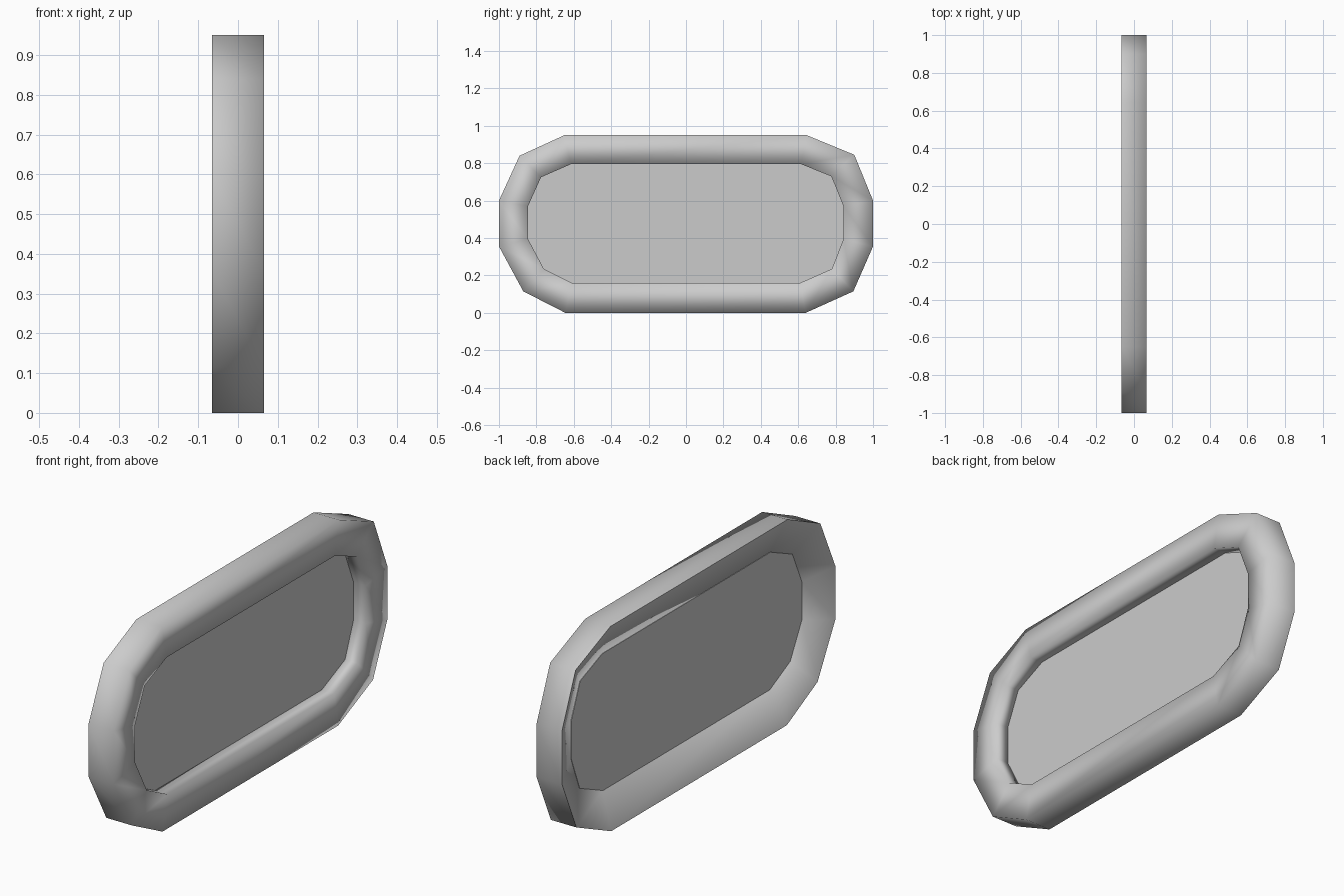
import bpy
import bmesh
import math

if "Cube" in bpy.data.objects:
    bpy.data.objects.remove(bpy.data.objects["Cube"], do_unlink=True)

HALF = 0.065   # half the frame depth
PANEL_X = 0.0  # depth of the inset panel

# Outlines in (y, z), counter-clockwise seen from +x
OUTER = [(0.64, 0), (0.895, 0.115), (1, 0.355), (1, 0.6), (0.9, 0.845), (0.645, 0.95),
         (-0.65, 0.95), (-0.89, 0.84), (-1, 0.6), (-1, 0.355), (-0.87, 0.115), (-0.645, 0)]
INNER = [(0.61, 0.16), (0.78, 0.235), (0.842, 0.395), (0.842, 0.57), (0.777, 0.73), (0.615, 0.795),
         (-0.615, 0.795), (-0.775, 0.725), (-0.845, 0.57), (-0.845, 0.395), (-0.76, 0.235), (-0.61, 0.16)]

grey = bpy.data.materials.new("neutral_grey")
grey.use_nodes = True
colour = (0.6, 0.6, 0.6, 1)
grey.diffuse_color = colour
grey.node_tree.nodes["Principled BSDF"].inputs["Base Color"].default_value = colour


def add_object(name, bm):
    bmesh.ops.recalc_face_normals(bm, faces=bm.faces[:])
    mesh = bpy.data.meshes.new(name)
    bm.to_mesh(mesh)
    bm.free()
    mesh.materials.append(grey)
    obj = bpy.data.objects.new(name, mesh)
    bpy.context.collection.objects.link(obj)
    return obj


def ring(bm, outline, x):
    return [bm.verts.new((x, y, z)) for y, z in outline]


# Frame: square front, back sloping from the outer rim in to the panel
bm = bmesh.new()
loops = [ring(bm, OUTER, -HALF), ring(bm, OUTER, HALF),
         ring(bm, INNER, HALF), ring(bm, INNER, PANEL_X)]
count = len(OUTER)
for a, b in zip(loops, loops[1:] + loops[:1]):
    for i in range(count):
        j = (i + 1) % count
        bm.faces.new((a[i], a[j], b[j], b[i]))
frame = add_object("frame", bm)
bpy.ops.object.select_all(action="DESELECT")
frame.select_set(True)
bpy.context.view_layer.objects.active = frame
bpy.ops.object.shade_smooth_by_angle(angle=math.radians(100))

# Panel: thin flat plate filling the opening
bm = bmesh.new()
front = ring(bm, INNER, PANEL_X + 0.002)
back = ring(bm, INNER, PANEL_X - 0.002)
bm.faces.new(front)
bm.faces.new(back[::-1])
for i in range(count):
    j = (i + 1) % count
    bm.faces.new((front[i], back[i], back[j], front[j]))
add_object("panel", bm)
